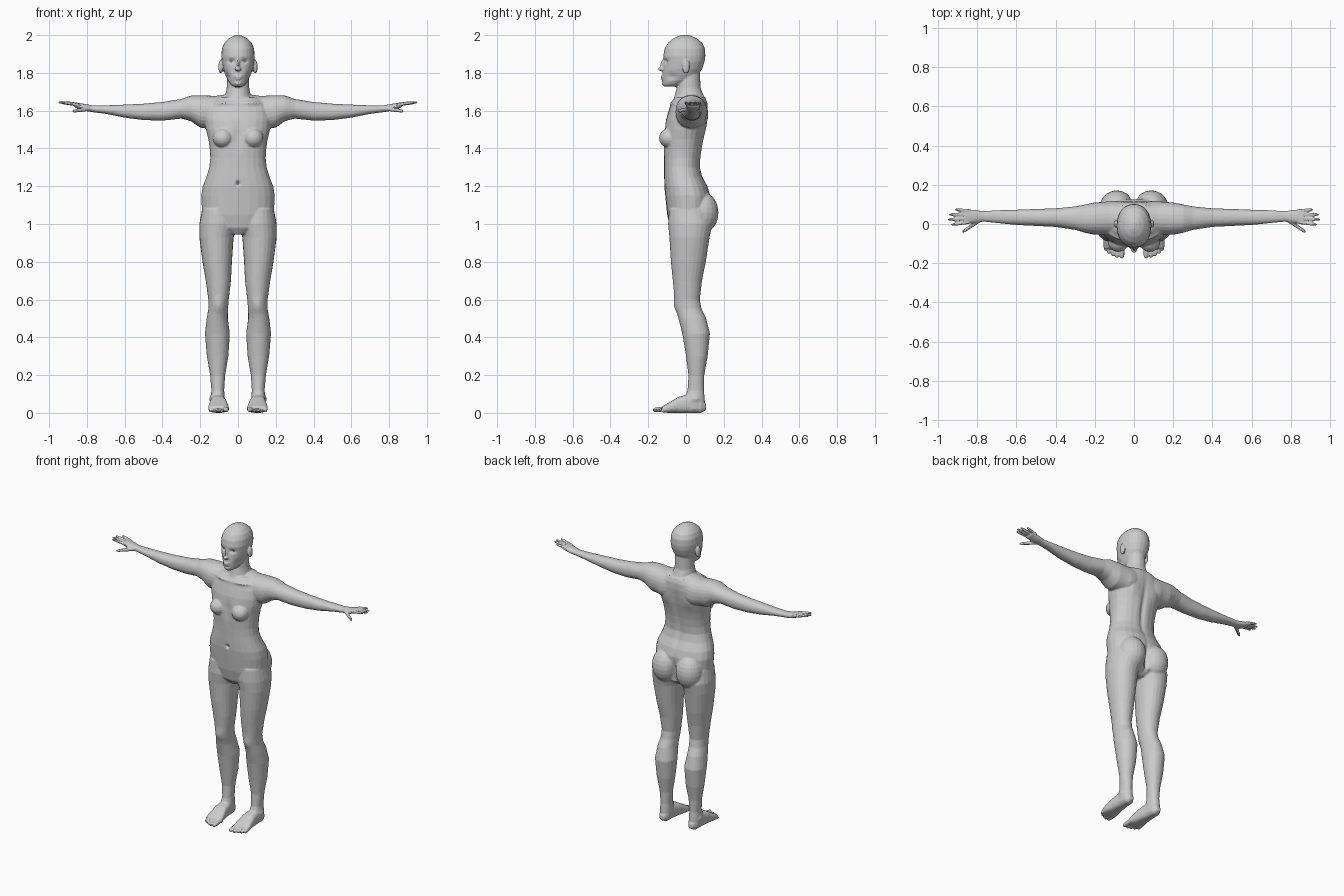
import bpy, bmesh, math
from mathutils import Matrix, Vector

bm = bmesh.new()
ORDER = {'x': (2, 0, 1), 'y': (0, 2, 1), 'z': (0, 1, 2)}  # where (a, b, t) land in xyz


def loft(axis, rows, e=2.3, n=24):
    """Closed skin over superellipse rings; row = (t, a_lo, a_hi, b_lo, b_hi)."""
    rings = []
    for t, a0, a1, b0, b1 in rows:
        ring = []
        for i in range(n):
            c, s = math.cos(2 * math.pi * i / n), math.sin(2 * math.pi * i / n)
            a = (a0 + a1) / 2 + (a1 - a0) / 2 * math.copysign(abs(c) ** (2 / e), c)
            b = (b0 + b1) / 2 + (b1 - b0) / 2 * math.copysign(abs(s) ** (2 / e), s)
            p = (a, b, t)
            ring.append(bm.verts.new([p[k] for k in ORDER[axis]]) if axis != 'y'
                        else bm.verts.new((a, t, b)))
        rings.append(ring)
    for r, q in zip(rings, rings[1:]):
        for i in range(n):
            j = (i + 1) % n
            bm.faces.new((r[i], r[j], q[j], q[i]))
    bm.faces.new(rings[0])
    bm.faces.new(rings[-1])


def centred(rows):
    return [(z, -w, w, f, b) for z, w, f, b in rows]


def ellipsoid(c, r):
    m = Matrix.Translation(c) @ Matrix.Diagonal((*r, 1))
    bmesh.ops.create_uvsphere(bm, u_segments=20, v_segments=12, radius=1, matrix=m)


def digit(axis, p0, p1, r):
    """Rounded finger or toe from p0 to p1."""
    p0, p1, rows = Vector(p0), Vector(p1), []
    for t, k in ((0, 1), (.5, .97), (.85, .85), (.95, .65), (1, .35)):
        p, q = p0.lerp(p1, t), r * k
        a, b, s = (p.y, p.z, p.x) if axis == 'x' else (p.x, p.z, p.y)
        rows.append((s, a - q, a + q, b - q, b + q))
    loft(axis, rows, 2, 12)


# ---- one side of the body -------------------------------------------------
# leg
loft('z', [(z, c - w, c + w, f, b) for z, c, w, f, b in (
    (1.08, .105, .085, -.09, .12), (1.0, .105, .1, -.095, .14),
    (.93, .114, .091, -.088, .125), (.8, .11, .078, -.08, .105),
    (.7, .104, .067, -.07, .085), (.6, .103, .054, -.06, .073),
    (.55, .105, .052, -.053, .083), (.5, .11, .056, -.04, .107),
    (.42, .109, .066, -.02, .127), (.3, .108, .057, 0, .115),
    (.2, .108, .04, .013, .097), (.12, .107, .034, .008, .095),
    (.07, .108, .038, -.01, .1), (.02, .107, .036, -.02, .1))], 2.1)
# foot and toes
loft('y', [(.107, .092, .122, .015, .045), (.08, .075, .14, 0, .08),
           (.02, .068, .145, 0, .1), (-.04, .058, .15, 0, .085),
           (-.09, .048, .158, 0, .055), (-.125, .05, .155, .003, .035)], 2.7)
for x, tip, r in ((.062, -.176, .015), (.087, -.174, .011), (.108, -.165, .0105),
                  (.128, -.153, .01), (.146, -.138, .0095)):
    digit('y', (x, -.1, r + .006), (x, tip, r), r)
# arm, running into the shoulder girdle, down to the palm
loft('x', [(.04, -.05, .11, 1.52, 1.69), (.12, -.055, .115, 1.5, 1.678),
           (.2, -.055, .11, 1.51, 1.682), (.25, -.045, .1, 1.545, 1.68),
           (.3, -.03, .09, 1.558, 1.662), (.4, -.015, .08, 1.547, 1.646),
           (.5, -.01, .077, 1.55, 1.637), (.6, -.005, .073, 1.563, 1.632),
           (.7, .005, .07, 1.583, 1.628), (.77, .012, .066, 1.592, 1.628),
           (.82, .004, .073, 1.6, 1.637), (.865, .0, .077, 1.617, 1.645)], 2.2)
# fingers and thumb
for y0, y1, tip in ((.009, -.004, .935), (.029, .022, .952),
                    (.049, .048, .945), (.067, .074, .915)):
    digit('x', (.84, y0, 1.63), (tip, y1, 1.645), .0095)
digit('x', (.785, .02, 1.61), (.878, -.042, 1.597), .012)
# breast, buttock, ear
ellipsoid((.08, -.088, 1.455), (.055, .055, .052))
ellipsoid((.088, .085, 1.06), (.088, .087, .11))
ellipsoid((.092, .0, 1.832), (.012, .02, .037))

# ---- mirror to the other side ---------------------------------------------
dup = bmesh.ops.duplicate(bm, geom=bm.verts[:] + bm.edges[:] + bm.faces[:])
for v in dup['geom']:
    if isinstance(v, bmesh.types.BMVert):
        v.co.x *= -1

# ---- central parts ---------------------------------------------------------
# torso
loft('z', centred((
    (.945, .05, -.06, .07), (.98, .15, -.085, .12), (1.05, .19, -.1, .13),
    (1.15, .195, -.11, .13), (1.2, .187, -.115, .115), (1.25, .167, -.116, .088),
    (1.3, .152, -.116, .075), (1.35, .147, -.117, .078), (1.4, .15, -.119, .085),
    (1.45, .157, -.12, .095), (1.5, .17, -.115, .105), (1.55, .178, -.107, .112),
    (1.6, .178, -.092, .117), (1.64, .16, -.08, .115), (1.67, .11, -.06, .105))))
# neck
loft('z', centred(((1.6, .1, -.07, .1), (1.65, .09, -.07, .11), (1.68, .068, -.06, .095),
                   (1.72, .06, -.05, .078), (1.81, .056, -.04, .074))), 2)
# head
loft('z', centred((
    (1.727, .022, -.115, -.05), (1.737, .038, -.123, -.02), (1.76, .055, -.124, .03),
    (1.79, .068, -.125, .065), (1.82, .078, -.122, .085), (1.86, .086, -.119, .099),
    (1.89, .089, -.121, .103), (1.93, .085, -.113, .1), (1.96, .072, -.095, .085),
    (1.983, .049, -.067, .057), (1.995, .026, -.04, .03), (2.001, .008, -.02, .01))), 2.15)
# nose, lips, chin
ellipsoid((0, -.117, 1.84), (.01, .019, .034))
ellipsoid((0, -.13, 1.82), (.016, .019, .011))
ellipsoid((0, -.122, 1.779), (.024, .012, .006))
ellipsoid((0, -.12, 1.768), (.021, .012, .006))
ellipsoid((0, -.112, 1.747), (.022, .018, .017))

# ---- fuse everything into one skin -----------------------------------------
bmesh.ops.recalc_face_normals(bm, faces=bm.faces[:])
mesh = bpy.data.meshes.new("body")
bm.to_mesh(mesh)
bm.free()
body = bpy.data.objects.new("body", mesh)
bpy.context.collection.objects.link(body)
bpy.context.view_layer.objects.active = body
body.select_set(True)
fuse = body.modifiers.new("fuse", 'REMESH')
fuse.mode, fuse.voxel_size = 'VOXEL', .005
relax = body.modifiers.new("relax", 'SMOOTH')
relax.factor, relax.iterations = .5, 5
for m in ("fuse", "relax"):
    bpy.ops.object.modifier_apply(modifier=m)

# soft sculpting dabs: centre, radii, push (mirrored in x)
dabs = (
    ((.034, -.108, 1.862), (.018, .03, .012), (0, .012, 0)),      # eye socket
    ((.06, -.08, 1.78), (.02, .03, .02), (-.006, .004, 0)),       # cheek hollow
    ((.08, -.07, 1.64), (.06, .03, .01), (0, -.008, .002)),       # collarbone
    ((0, -.13, 1.46), (.025, .05, .06), (0, .01, 0)),             # breastbone
    ((0, -.115, 1.215), (.01, .03, .012), (0, .015, 0)),          # navel
    ((.09, .105, 1.53), (.04, .04, .06), (0, .01, 0)),            # shoulder blade
    ((0, .09, 1.4), (.018, .05, .2), (0, -.012, 0)),              # spine
    ((0, .15, 1.03), (.015, .06, .08), (0, -.03, 0)),             # buttock cleft
    ((.103, -.053, .57), (.03, .03, .035), (0, -.008, 0)),        # kneecap
    ((.145, .05, .075), (.015, .02, .015), (.006, 0, 0)),         # ankle bone
)
for c, r, push in dabs:
    for s in ((1, -1) if c[0] else (1,)):
        for v in body.data.vertices:
            dz = (v.co.z - c[2]) / r[2]
            if abs(dz) > 2.5:
                continue
            d = ((v.co.x - s * c[0]) / r[0]) ** 2 + ((v.co.y - c[1]) / r[1]) ** 2 + dz * dz
            if d < 6:
                v.co += Vector((s * push[0], push[1], push[2])) * math.exp(-d)

# reduce to broad flat facets
facet = body.modifiers.new("facet", 'DECIMATE')
facet.ratio = .13

# eyeballs
for side, s in (("left", 1), ("right", -1)):
    bpy.ops.mesh.primitive_uv_sphere_add(segments=16, ring_count=10, radius=.013,
                                         location=(s * .034, -.089, 1.862))
    bpy.context.object.name = side + "_eye"
